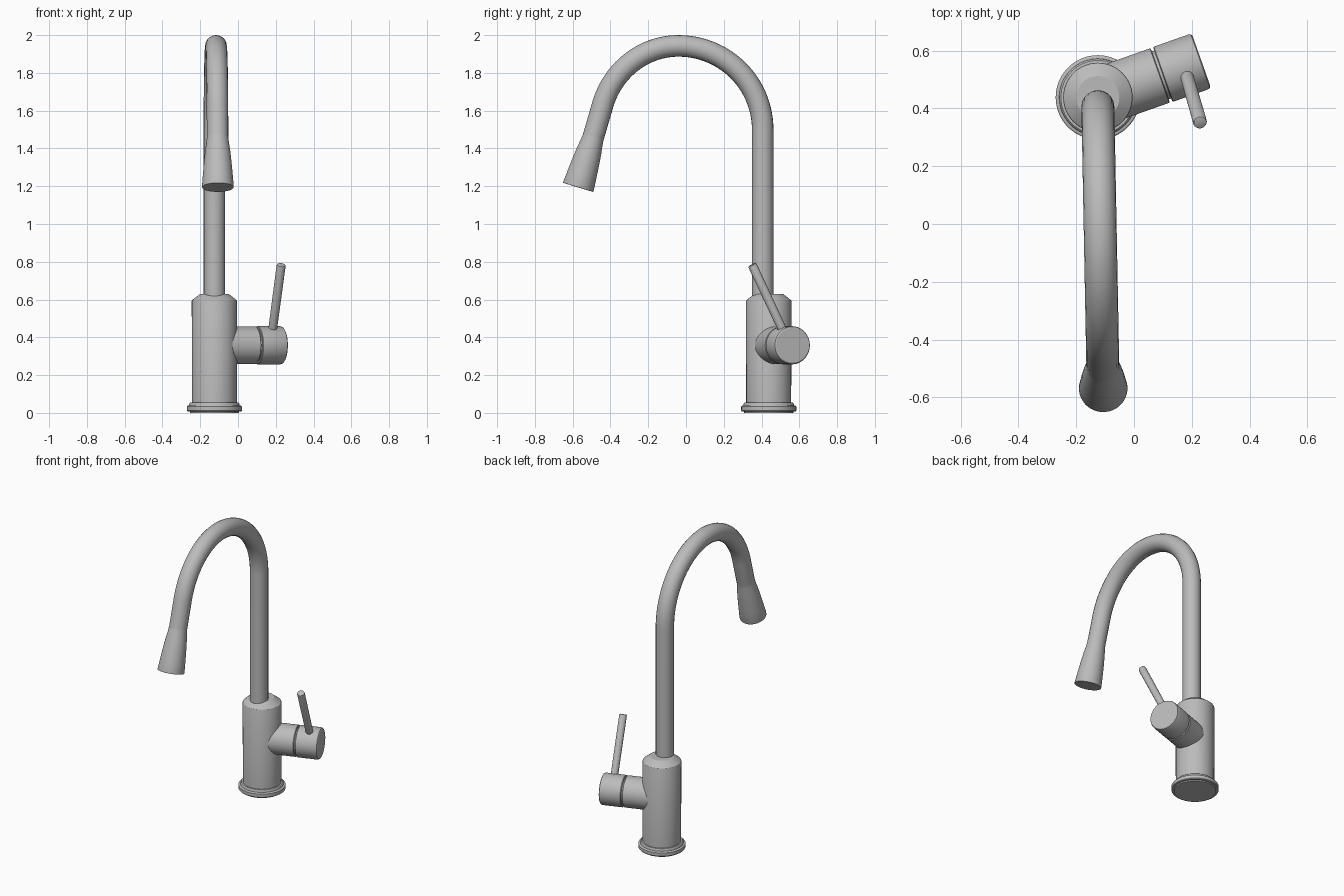
import bpy, bmesh, math
from mathutils import Vector

cube = bpy.data.objects.get("Cube")
if cube:
    bpy.data.objects.remove(cube, do_unlink=True)

# Single brushed metal colour
metal = bpy.data.materials.new("brushed grey metal")
metal.use_nodes = True
GREY = (0.5, 0.5, 0.5, 1)
metal.diffuse_color = GREY
metal.node_tree.nodes["Principled BSDF"].inputs["Base Color"].default_value = GREY


def finish(obj, angle=30):
    """Assign the metal and smooth all but the sharp edges."""
    obj.data.materials.clear()
    obj.data.materials.append(metal)
    bpy.ops.object.select_all(action='DESELECT')
    obj.select_set(True)
    bpy.context.view_layer.objects.active = obj
    bpy.ops.object.shade_smooth_by_angle(angle=math.radians(angle))
    return obj


def lathe(name, origin, axis, profile, sides=64):
    """Closed solid of revolution; profile is (radius, distance along axis)."""
    bm = bmesh.new()
    rings = [[bm.verts.new((r * math.cos(a), r * math.sin(a), h))
              for a in (2 * math.pi * i / sides for i in range(sides))]
             for r, h in profile]
    for low, high in zip(rings, rings[1:]):
        for i in range(sides):
            j = (i + 1) % sides
            bm.faces.new((low[i], low[j], high[j], high[i]))
    bm.faces.new(rings[0][::-1])
    bm.faces.new(rings[-1])
    mesh = bpy.data.meshes.new(name)
    bm.to_mesh(mesh)
    bm.free()
    obj = bpy.data.objects.new(name, mesh)
    bpy.context.collection.objects.link(obj)
    obj.location = origin
    obj.rotation_mode = 'QUATERNION'
    obj.rotation_quaternion = Vector((0, 0, 1)).rotation_difference(Vector(axis))
    return finish(obj)


def tube(name, points, radius):
    """Round pipe swept along a path."""
    curve = bpy.data.curves.new(name, 'CURVE')
    curve.dimensions = '3D'
    curve.bevel_depth = radius
    curve.bevel_resolution = 8
    curve.use_fill_caps = True
    spline = curve.splines.new('POLY')
    spline.points.add(len(points) - 1)
    for p, co in zip(spline.points, points):
        p.co = (*co, 1)
    obj = bpy.data.objects.new(name, curve)
    bpy.context.collection.objects.link(obj)
    bpy.ops.object.select_all(action='DESELECT')
    obj.select_set(True)
    bpy.context.view_layer.objects.active = obj
    bpy.ops.object.convert(target='MESH')
    return finish(bpy.context.view_layer.objects.active)


CX, CY = -0.125, 0.438      # body axis
PIPE_Y, PIPE_R = 0.406, 0.057


def spout_point(y, z):
    """Point in the spout plane, which swings slightly sideways to the front."""
    return Vector((CX + 0.019 * (PIPE_Y - y), y, z))


# Base flange
lathe("base_flange", (CX, CY, 0), (0, 0, 1),
      [(0.13, 0), (0.13, 0.008), (0.143, 0.008), (0.146, 0.012), (0.146, 0.034),
       (0.142, 0.038), (0.134, 0.04), (0.132, 0.05), (0.128, 0.054), (0.115, 0.055)])

# Body with a chamfered shoulder
lathe("body", (CX, CY, 0), (0, 0, 1),
      [(0.119, 0.03), (0.12, 0.592), (0.118, 0.597), (0.079, 0.627), (0.074, 0.63)])

# Spout pipe: riser, back quarter arc, front arc, straight drop
path = [spout_point(PIPE_Y, 0.6), spout_point(PIPE_Y, 1.0)]
for i in range(49):
    t = math.radians(165 * i / 48)
    half_width = 0.446 if t < math.pi / 2 else 0.42
    path.append(spout_point(-0.04 + half_width * math.cos(t), 1.5 + 0.443 * math.sin(t)))
neck = spout_point(-0.492, 1.456)
path.append(neck)
tube("spout_pipe", path, PIPE_R)

# Flared spray head
tip = spout_point(-0.571, 1.194)
length = (tip - neck).length
lathe("spray_head", neck, tip - neck,
      [(0.055, -0.02), (0.057, 0), (0.060, 0.1 * length), (0.066, 0.25 * length),
       (0.072, 0.45 * length), (0.078, 0.7 * length), (0.084, 0.97 * length), (0.083, length)])

# Side valve: stub, recessed joint and turning cap
side = Vector((0.943, 0.333, 0)).normalized()
hub = (CX, CY, 0.358)
lathe("valve_stub", hub, side, [(0.1, 0.03), (0.1, 0.226), (0.097, 0.229)])
lathe("valve_joint", hub, side, [(0.088, 0.2), (0.088, 0.26)])
lathe("valve_cap", hub, side,
      [(0.098, 0.238), (0.101, 0.241), (0.101, 0.368), (0.098, 0.376), (0.092, 0.38)])

# Lever rod with a softened end
foot, top = Vector((0.179, 0.525, 0.41)), Vector((0.229, 0.35, 0.785))
rod = (top - foot).length
lathe("lever", foot, top - foot,
      [(0.023, 0), (0.024, rod - 0.008), (0.022, rod - 0.002), (0.018, rod)], 32)
